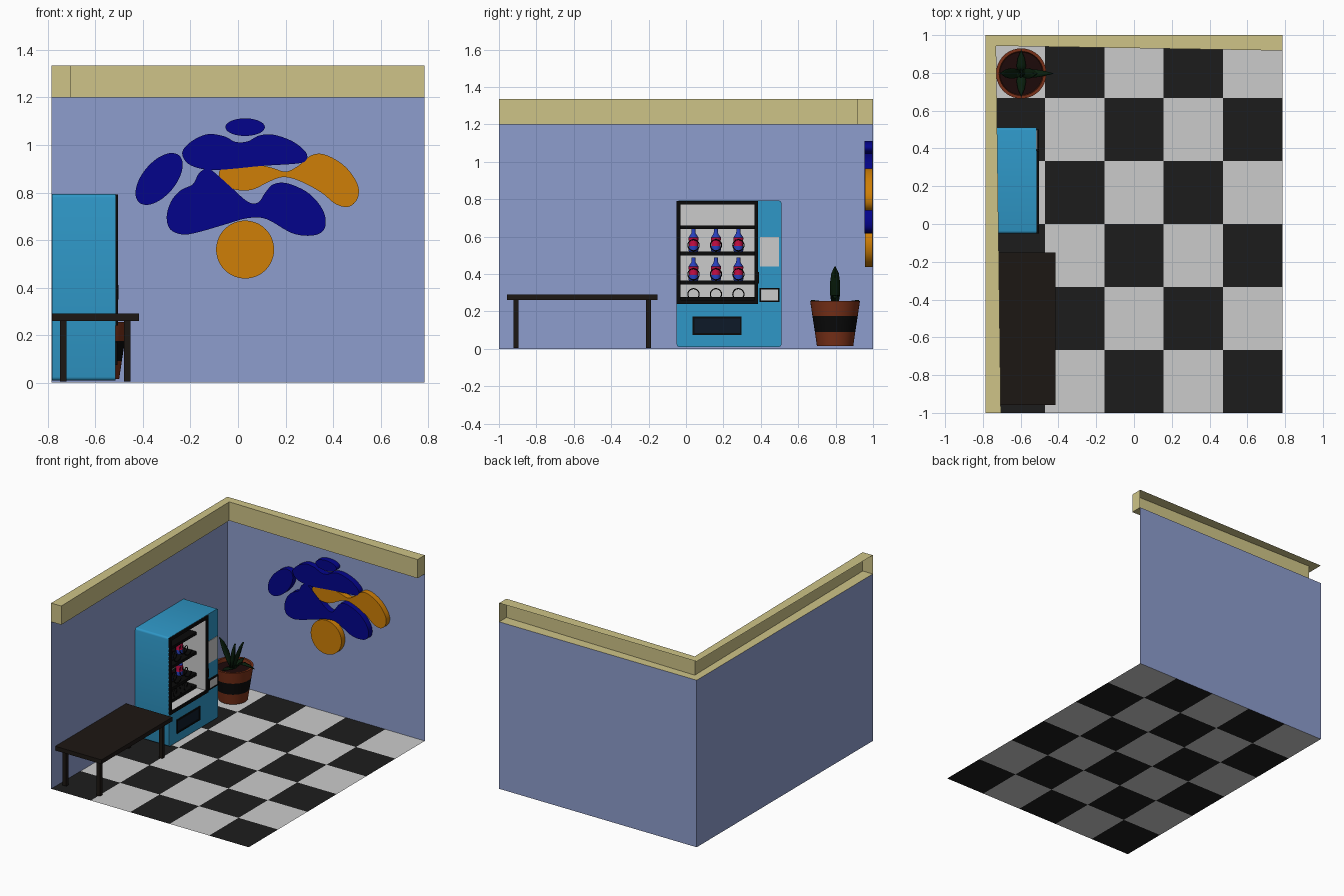
import bpy, bmesh, math
from mathutils import Vector

if "Cube" in bpy.data.objects:
    bpy.data.objects.remove(bpy.data.objects["Cube"])


def mat(name, r, g, b):
    m = bpy.data.materials.new(name)
    m.diffuse_color = (r, g, b, 1)
    m.use_nodes = True
    m.node_tree.nodes["Principled BSDF"].inputs["Base Color"].default_value = m.diffuse_color
    return m


WALL = mat("wall_blue", .27, .337, .615)
CREAM = mat("cream", .62, .55, .245)
LIGHT = mat("light_tile", .8, .8, .8)
DARK = mat("dark_tile", .012, .012, .012)
WOOD = mat("dark_wood", .012, .0085, .0065)
BLUE = mat("machine_blue", .028, .31, .57)
BLACK = mat("black", .003, .003, .003)
NAVY = mat("navy", .004, .01, .022)
ART_BLUE = mat("art_blue", .001, .0012, .26)
ART_ORANGE = mat("art_orange", .62, .212, .002)
CLAY = mat("clay", .19, .03, .009)
SOIL = mat("soil", .012, .003, .003)
LEAF = mat("leaf", .003, .014, .004)
RED = mat("bottle_red", .58, .004, .06)
BOTTLE = mat("bottle_blue", .02, .05, .5)


def make(name, bm, mats, smooth=False):
    bmesh.ops.recalc_face_normals(bm, faces=bm.faces)
    me = bpy.data.meshes.new(name)
    bm.to_mesh(me)
    bm.free()
    for m in mats:
        me.materials.append(m)
    ob = bpy.data.objects.new(name, me)
    bpy.context.collection.objects.link(ob)
    bpy.ops.object.select_all(action='DESELECT')
    ob.select_set(True)
    bpy.context.view_layer.objects.active = ob
    if smooth:
        bpy.ops.object.shade_smooth_by_angle(angle=math.radians(35))
    return ob


def polys(name, verts, faces, m):
    bm = bmesh.new()
    vs = [bm.verts.new(v) for v in verts]
    for f in faces:
        bm.faces.new([vs[i] for i in f])
    return make(name, bm, [m])


def box(name, x, y, z, m, bevel=0, open_front=False):
    """Box from ranges; bevel rounds only the edges running along x."""
    bm = bmesh.new()
    bmesh.ops.create_cube(bm, size=1)
    for v in bm.verts:
        v.co = [(a[0] + a[1]) / 2 + c * (a[1] - a[0]) for a, c in zip((x, y, z), v.co)]
    if bevel:
        edges = [e for e in bm.edges if abs(e.verts[0].co.x - e.verts[1].co.x) > 1e-4]
        bmesh.ops.bevel(bm, geom=edges, offset=bevel, segments=3, profile=.5, affect='EDGES')
    if open_front:
        front = max(bm.faces, key=lambda f: f.calc_center_median().x)
        bmesh.ops.delete(bm, geom=[front], context='FACES')
    return make(name, bm, [m], bevel > 0)


def frame(name, x, y, z, t, m):
    """Rectangular ring facing +x."""
    verts = []
    for px in x:
        for o in (0, t):
            verts += [(px, y[0] + o, z[0] + o), (px, y[1] - o, z[0] + o),
                      (px, y[1] - o, z[1] - o), (px, y[0] + o, z[1] - o)]
    faces = []
    for i in range(4):
        j = (i + 1) % 4
        for a, b in ((0, 4), (4, 12), (12, 8), (8, 0)):
            faces.append((a + i, a + j, b + j, b + i))
    return polys(name, verts, faces, m)


def lathe(name, profile, mats, loc, n=32):
    """profile: (radius, z, material index of the band above)."""
    bm = bmesh.new()
    rings = [[bm.verts.new((loc[0] + r * math.cos(k * math.tau / n),
                            loc[1] + r * math.sin(k * math.tau / n), loc[2] + z))
              for k in range(n)] for r, z, _ in profile]
    for i in range(len(rings) - 1):
        for k in range(n):
            q = (k + 1) % n
            f = bm.faces.new((rings[i][k], rings[i][q], rings[i + 1][q], rings[i + 1][k]))
            f.material_index = profile[i][2]
    bmesh.ops.remove_doubles(bm, verts=bm.verts, dist=1e-5)
    return make(name, bm, mats, True)


def blob(name, pts, m, front=.955):
    """Smooth closed outline in x/z, extruded out from the back wall."""
    n, out = len(pts), []
    P = [Vector(p) for p in pts]
    for i in range(n):
        a, b, c, d = (P[(i + k - 1) % n] for k in range(4))
        for s in range(6):
            t = s / 6
            out.append(.5 * (2 * b + (c - a) * t + (2 * a - 5 * b + 4 * c - d) * t * t
                             + (3 * b - a - 3 * c + d) * t ** 3))
    bm = bmesh.new()
    f = bm.faces.new([bm.verts.new((p.x, .998, p.y)) for p in out])
    for v in bmesh.ops.extrude_face_region(bm, geom=[f])['geom']:
        if isinstance(v, bmesh.types.BMVert):
            v.co.y = front
    return make(name, bm, [m], True)


def ellipse(cx, cz, a, b, deg=0):
    c, s = math.cos(math.radians(deg)), math.sin(math.radians(deg))
    ring = [(a * math.cos(k * math.tau / 12), b * math.sin(k * math.tau / 12)) for k in range(12)]
    return [(cx + u * c - v * s, cz + u * s + v * c) for u, v in ring]


# checkered floor, 5 x 6 tiles
X, Y = .785, 1.0
bm = bmesh.new()
grid = [[bm.verts.new((-X + 2 * X * i / 5, -Y + 2 * Y * j / 6, 0)) for j in range(7)] for i in range(6)]
for i in range(5):
    for j in range(6):
        f = bm.faces.new((grid[i][j], grid[i + 1][j], grid[i + 1][j + 1], grid[i][j + 1]))
        f.material_index = (i + j) % 2
make("floor", bm, [DARK, LIGHT])

# walls and the hollow cornice, open on its outer side
H, T = 1.2, 1.335
polys("left_wall", [(-X, -Y, 0), (-X, Y, 0), (-X, Y, H), (-X, -Y, H)], [(0, 1, 2, 3)], WALL)
polys("back_wall", [(-X, Y, 0), (X, Y, 0), (X, Y, H), (-X, Y, H)], [(0, 1, 2, 3)], WALL)
plan = [(-X, -Y), (-X, Y), (X, Y), (X, .918), (-.73, .943), (-.705, -Y)]
polys("cornice", [(x, y, z) for z in (H, T) for x, y in plan],
      [(0, 1, 4, 5), (1, 2, 3, 4), (6, 7, 10, 11), (7, 8, 9, 10),
       (5, 4, 10, 11), (4, 3, 9, 10), (0, 5, 11, 6), (2, 3, 9, 8)], CREAM)

# wall art
blob("art_top_oval", ellipse(.03, 1.075, .083, .037), ART_BLUE)
blob("art_left_oval", ellipse(-.332, .857, .13, .07, 50), ART_BLUE)
blob("art_bottom_disc", ellipse(.03, .56, .122, .122), ART_ORANGE, .957)
blob("art_upper_blob", [(-.235, .965), (-.2, 1.012), (-.13, 1.045), (-.06, 1.037), (-.01, 1.013),
                        (.04, 1.015), (.09, 1.04), (.15, 1.043), (.23, 1.015), (.285, .97),
                        (.287, .937), (.25, .922), (.1, .912), (-.1, .895), (-.2, .915)], ART_BLUE)
blob("art_middle_blob", [(-.3, .7), (-.28, .765), (-.24, .81), (-.19, .835), (-.165, .88), (-.13, .902),
                         (-.1, .885), (-.03, .823), (.04, .762), (.085, .758), (.115, .8), (.15, .835),
                         (.21, .838), (.3, .795), (.36, .72), (.365, .65), (.32, .62), (.23, .628),
                         (.12, .688), (.04, .692), (-.06, .664), (-.16, .635), (-.23, .623),
                         (-.285, .645)], ART_BLUE)
blob("art_orange_blob", [(-.08, .885), (-.06, .84), (-.01, .812), (.06, .812), (.13, .845), (.19, .865),
                         (.26, .848), (.35, .8), (.41, .752), (.465, .74), (.503, .775), (.503, .835),
                         (.45, .91), (.37, .958), (.31, .957), (.25, .91), (.2, .888), (.14, .905),
                         (.06, .92), (-.04, .917)], ART_ORANGE, .957)

# vending machine body with a display cavity
body = box("machine_body", (-.782, -.515), (-.05, .51), (.01, .793), BLUE, .014)
hole = box("cavity_cutter", (-.75, -.4), (-.032, .367), (.256, .775), BLUE)
hole.hide_render = True
bpy.context.view_layer.objects.active = body
mod = body.modifiers.new("cavity", 'BOOLEAN')
mod.operation, mod.object, mod.solver = 'DIFFERENCE', hole, 'EXACT'
bpy.ops.object.modifier_apply(modifier=mod.name)
bpy.data.objects.remove(hole)
box("machine_interior", (-.745, -.516), (-.031, .366), (.258, .774), LIGHT, open_front=True)
frame("window_frame", (-.516, -.504), (-.05, .386), (.24, .791), .02, BLACK)

# shelves, spiral feeders and bottles
for k, z in enumerate((.268, .355, .51, .65)):
    box(f"shelf_{k}", (-.744, -.585), (-.03, .365), (z - .01, z + .01), BLACK)
for r, z0 in enumerate((.258, .365, .52)):
    for c, y in enumerate((.04, .16, .28)):
        cu = bpy.data.curves.new("coil", 'CURVE')
        cu.dimensions, cu.bevel_depth, cu.bevel_resolution = '3D', .003, 1
        sp = cu.splines.new('POLY')
        sp.points.add(80)
        for i, p in enumerate(sp.points):
            a = i * math.tau / 20
            p.co = (-.725 + .14 * i / 80, y + .03 * math.cos(a), z0 + .034 + .03 * math.sin(a), 1)
        cu.materials.append(BLACK)
        bpy.context.collection.objects.link(bpy.data.objects.new(f"spiral_feeder_{r}_{c}", cu))
        if r:
            lathe(f"bottle_{r}_{c}",
                  [(0, 0, 0), (.024, 0, 0), (.027, .01, 0), (.025, .03, 1), (.024, .045, 1),
                   (.027, .075, 0), (.012, .097, 0), (.01, .124, 0), (0, .124, 0)],
                  [BOTTLE, RED], (-.665, y, z0), 16)

# control panel, door handle and pickup slot
box("display_panel", (-.52, -.511), (.395, .498), (.44, .598), LIGHT)
frame("coin_box_frame", (-.52, -.504), (.393, .5), (.25, .324), .008, BLACK)
box("coin_box_face", (-.52, -.507), (.4, .493), (.257, .317), LIGHT)
box("door_handle", (-.52, -.503), (.378, .39), (.35, .41), BLACK)
frame("pickup_frame", (-.52, -.507), (.035, .298), (.074, .172), .01, BLACK)
box("pickup_flap", (-.52, -.512), (.044, .289), (.083, .163), NAVY)

# table
box("table_top", (-.783, -.416), (-.957, -.152), (.26, .29), WOOD)
for i, x in enumerate((-.735, -.466)):
    for j, y in enumerate((-.908, -.2)):
        box(f"table_leg_{i}_{j}", (x - .014, x + .014), (y - .013, y + .013), (.005, .26), WOOD)

# plant pot with a dark band
CX, CY = -.597, .797
lathe("pot", [(0, .015, 0), (.097, .015, 0), (.108, .09, 2), (.121, .175, 0), (.133, .255, 0),
              (.117, .255, 0), (.113, .23, 1), (0, .232, 1)], [CLAY, SOIL, BLACK], (CX, CY, 0), 40)


# leaves: path of (outward distance, height, half width)
def leaf(name, deg, path):
    d = Vector((math.cos(math.radians(deg)), math.sin(math.radians(deg)), 0))
    side = Vector((-d.y, d.x, 0))
    bm, rows = bmesh.new(), []
    for r, z, w in path:
        c = Vector((CX, CY, z)) + d * r
        rows.append([bm.verts.new(c + side * w * s + d * abs(s) * -.008) for s in (-1, 0, 1)])
    for a, b in zip(rows, rows[1:]):
        for k in (0, 1):
            bm.faces.new((a[k], a[k + 1], b[k + 1], b[k]))
    ob = make(name, bm, [LEAF], True)
    m = ob.modifiers.new("thickness", 'SOLIDIFY')
    m.thickness, m.offset = .005, 0


tall = [(.01, .23, .016), (.03, .29, .025), (.05, .35, .027), (.07, .405, .019), (.086, .44, .002)]
leaf("leaf_right", 0, tall)
leaf("leaf_left", 180, [(r * 1.31, z - (z - .23) * .08, w) for r, z, w in tall])
leaf("leaf_right_arched", 0, [(.01, .23, .015), (.04, .268, .022), (.09, .286, .02),
                              (.13, .282, .013), (.172, .27, .002)])
leaf("leaf_centre", 0, [(0, .23, .015), (.005, .3, .025), (.01, .36, .02), (.02, .41, .002)])
for n, a in (("back", 90), ("front", 270)):
    leaf("leaf_" + n, a, [(.005, .235, .018), (.05, .248, .025), (.09, .254, .018), (.128, .259, .002)])
